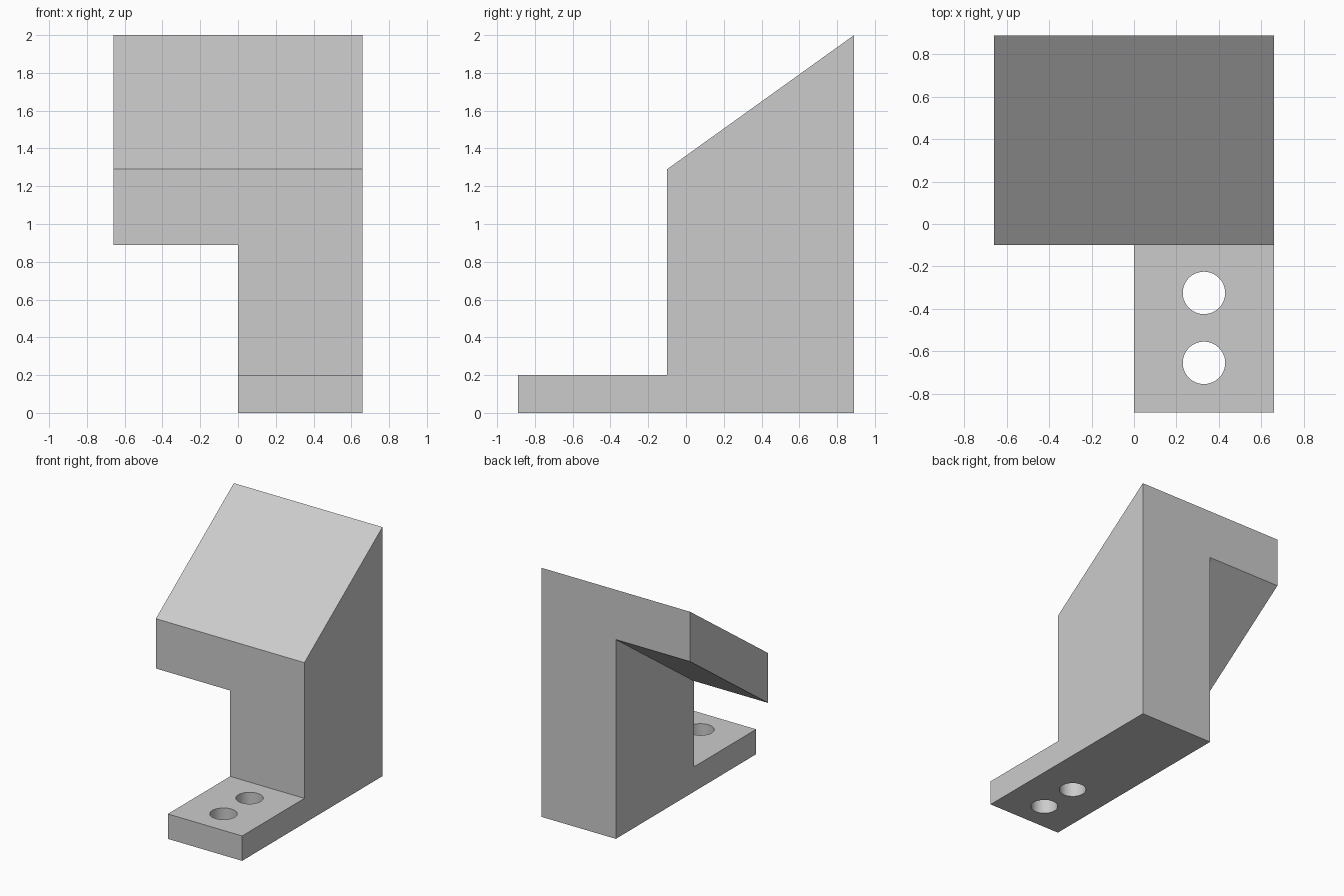
import bpy, bmesh

cube = bpy.data.objects.get("Cube")
if cube:
    bpy.data.objects.remove(cube, do_unlink=True)

HALF_W, HALF_D = 0.66, 0.89
FRONT, FOOT_TOP = -0.10, 0.20          # front wall of the post, top of the foot
LOW, HIGH, ARM = 1.29, 2.0, 0.40       # sloped top edges, arm thickness
SLOPE = (HIGH - LOW) / (HALF_D - FRONT)

grey = bpy.data.materials.new("light grey")
grey.use_nodes = True
grey.diffuse_color = (0.6, 0.6, 0.6, 1)
grey.node_tree.nodes["Principled BSDF"].inputs["Base Color"].default_value = (0.6, 0.6, 0.6, 1)


def extrude_profile(name, profile, x0, x1):
    """Extrude a (y, z) outline along x."""
    bm = bmesh.new()
    face = bm.faces.new([bm.verts.new((x0, y, z)) for y, z in profile])
    result = bmesh.ops.extrude_face_region(bm, geom=[face])
    moved = [v for v in result["geom"] if isinstance(v, bmesh.types.BMVert)]
    bmesh.ops.translate(bm, verts=moved, vec=(x1 - x0, 0, 0))
    bmesh.ops.recalc_face_normals(bm, faces=bm.faces)
    mesh = bpy.data.meshes.new(name)
    bm.to_mesh(mesh)
    bm.free()
    obj = bpy.data.objects.new(name, mesh)
    bpy.context.collection.objects.link(obj)
    obj.data.materials.append(grey)
    return obj


def cut(obj, cutter):
    """Subtract the cutter and discard it."""
    cutter.hide_render = True
    mod = obj.modifiers.new("cut", 'BOOLEAN')
    mod.operation, mod.solver, mod.object = 'DIFFERENCE', 'EXACT', cutter
    bpy.context.view_layer.objects.active = obj
    bpy.ops.object.modifier_apply(modifier=mod.name)
    bpy.data.objects.remove(cutter, do_unlink=True)


# Full-width side profile: foot, post and sloped top
bracket = extrude_profile("bracket", [
    (-HALF_D, 0), (HALF_D, 0), (HALF_D, HIGH),
    (FRONT, LOW), (FRONT, FOOT_TOP), (-HALF_D, FOOT_TOP)], -HALF_W, HALF_W)

# Open space under the arm, its ceiling parallel to the sloped top
def arm_underside(y):
    return LOW - ARM + SLOPE * (y - FRONT)

cut(bracket, extrude_profile("arm_clearance", [
    (-1, -0.5), (1, -0.5), (1, arm_underside(1)), (-1, arm_underside(-1))], -1, 0))

# Two bolt holes through the foot
for y in (-0.655, -0.325):
    bpy.ops.mesh.primitive_cylinder_add(vertices=64, radius=0.10, depth=1,
                                        location=(HALF_W / 2, y, 0.1))
    drill = bpy.context.object
    drill.name = "hole_cutter"
    drill.data.materials.append(grey)
    cut(bracket, drill)

bpy.ops.object.select_all(action='DESELECT')
bracket.select_set(True)
bpy.context.view_layer.objects.active = bracket
bpy.ops.object.shade_smooth_by_angle()
